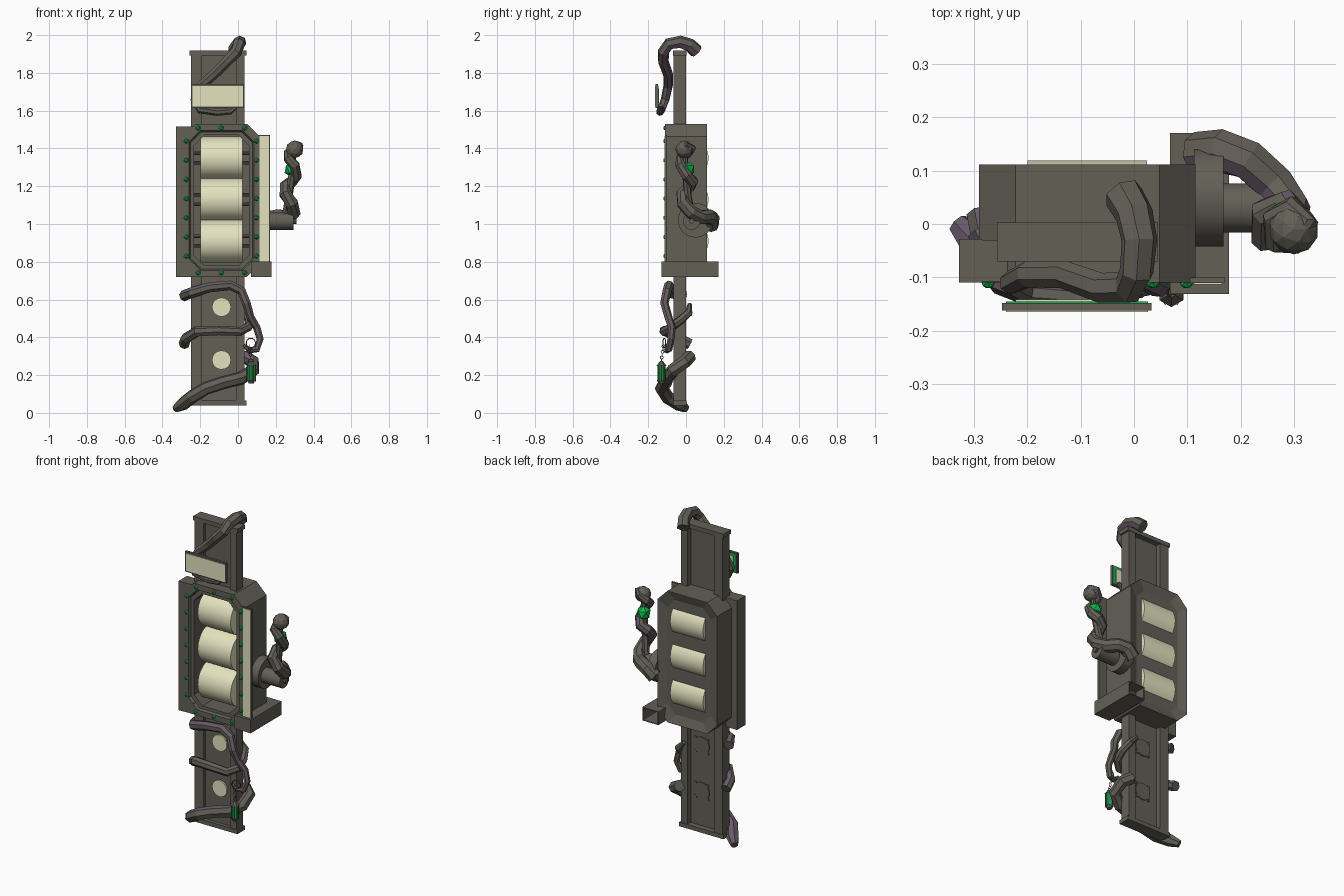
import bpy, bmesh, math
from mathutils import Vector, Matrix

if "Cube" in bpy.data.objects:
    bpy.data.objects.remove(bpy.data.objects["Cube"])


def mat(name, rgb):
    m = bpy.data.materials.new(name)
    m.diffuse_color = (*rgb, 1)
    m.use_nodes = True
    m.node_tree.nodes["Principled BSDF"].inputs["Base Color"].default_value = m.diffuse_color
    return m


GREY = mat("weathered_grey", (0.125, 0.115, 0.094))
CREAM = mat("cream", (0.77, 0.76, 0.52))
GREEN = mat("green_gem", (0.005, 0.45, 0.07))
PURPLE = mat("dull_purple", (0.14, 0.1, 0.145))


def finish(bm, name, mats, smooth=False):
    bmesh.ops.recalc_face_normals(bm, faces=bm.faces)
    me = bpy.data.meshes.new(name)
    bm.to_mesh(me)
    bm.free()
    for m in mats:
        me.materials.append(m)
    ob = bpy.data.objects.new(name, me)
    bpy.context.collection.objects.link(ob)
    if smooth:
        bpy.ops.object.select_all(action='DESELECT')
        ob.select_set(True)
        bpy.context.view_layer.objects.active = ob
        bpy.ops.object.shade_smooth_by_angle(angle=math.radians(35))
    return ob


def box(name, x0, x1, y0, y1, z0, z1, m=GREY):
    bm = bmesh.new()
    bmesh.ops.create_cube(bm, size=1)
    for v in bm.verts:
        v.co = Vector(((x0 + x1) / 2 + v.co.x * (x1 - x0),
                       (y0 + y1) / 2 + v.co.y * (y1 - y0),
                       (z0 + z1) / 2 + v.co.z * (z1 - z0)))
    return finish(bm, name, [m])


def cyl(name, c, r, length, axis, m=GREY, n=32, r2=None):
    bm = bmesh.new()
    rot = {'X': Matrix.Rotation(math.pi / 2, 4, 'Y'),
           'Y': Matrix.Rotation(math.pi / 2, 4, 'X'), 'Z': Matrix()}[axis]
    bmesh.ops.create_cone(bm, cap_ends=True, segments=n, radius1=r,
                          radius2=r if r2 is None else r2, depth=length,
                          matrix=Matrix.Translation(c) @ rot)
    return finish(bm, name, [m], n > 12)


def ball(name, c, r, m, sub=1):
    bm = bmesh.new()
    bmesh.ops.create_icosphere(bm, subdivisions=sub, radius=r,
                               matrix=Matrix.Translation(c))
    return finish(bm, name, [m])


def tentacle(name, pts, r0, r1, n=7, purple=(0,), up=(0, -1, 0), tip=0.6):
    """Faceted tube through the points, with purple strips along it."""
    P = [Vector(p) for p in pts]
    bm, rings, u = bmesh.new(), [], Vector(up)
    for i, p in enumerate(P):
        t = (P[min(i + 1, len(P) - 1)] - P[max(i - 1, 0)]).normalized()
        u = (u - t * u.dot(t)).normalized()
        w = t.cross(u)
        r = r0 + (r1 - r0) * i / (len(P) - 1)
        if i == len(P) - 1:
            r *= tip
        rings.append([bm.verts.new(p + r * (u * math.cos(a) + w * math.sin(a)))
                      for a in (2 * math.pi * k / n for k in range(n))])
    for a, b in zip(rings, rings[1:]):
        for k in range(n):
            f = bm.faces.new((a[k], a[(k + 1) % n], b[(k + 1) % n], b[k]))
            f.material_index = int(k in purple)
    bm.faces.new(rings[0])
    bm.faces.new(rings[-1])
    return finish(bm, name, [GREY, PURPLE])


# Cabinet: nested octagons form the dished back, shell, rim and cavity
CX, CZ = -0.0875, 1.125


def octagon(bm, hw, hh, c, y):
    pts = [(hw, hh - c), (hw - c, hh), (c - hw, hh), (-hw, hh - c),
           (-hw, c - hh), (c - hw, -hh), (hw - c, -hh), (hw, c - hh)]
    return [bm.verts.new((CX + x, y, CZ + z)) for x, z in pts]


bm = bmesh.new()
loops = [octagon(bm, *a) for a in (
    (0.15, 0.352, 0.055, 0.094), (0.2, 0.402, 0.067, 0.112),
    (0.203, 0.405, 0.068, 0.112), (0.203, 0.405, 0.068, -0.11),
    (0.172, 0.37, 0.06, -0.11), (0.165, 0.363, 0.058, -0.095),
    (0.145, 0.345, 0.055, -0.095), (0.145, 0.345, 0.055, 0.086))]
for a, b in zip(loops, loops[1:]):
    for k in range(8):
        bm.faces.new((a[k], a[(k + 1) % 8], b[(k + 1) % 8], b[k]))
bm.faces.new(loops[0])
bm.faces.new(loops[-1])
finish(bm, "cabinet", [GREY])
box("left_flange", -0.328, -0.285, -0.11, -0.028, 0.72, 1.515)
box("left_flange_lower_corner", -0.3, -0.225, -0.108, -0.03, 0.72, 0.79)
box("left_flange_upper_corner", -0.3, -0.225, -0.108, -0.03, 1.46, 1.515)

# Reels with axles
for i in range(3):
    z = 0.91 + 0.22 * i
    cyl("reel", (-0.0875, 0.006, z), 0.113, 0.224, 'X', CREAM, 40)
    for dz in (-0.025, 0.025):
        cyl("reel_axle", (CX, -0.03, z + dz), 0.009, 0.29, 'X', GREY, 8)

# Gem studs around the window
studs = [(CX + s * 0.186, 0.83 + 0.1015 * k) for s in (-1, 1) for k in range(7)]
studs += [(CX + 0.123 * k, CZ + s * 0.383) for s in (-1, 1) for k in (-1, 0, 1)]
for x, z in studs:
    ball("gem_stud", (x, -0.108, z), 0.0145, GREEN)

# Side panel and hollow coin tray, open at the back
box("side_panel_back", 0.105, 0.17, -0.111, -0.1, 0.795, 1.472)
box("side_panel_face", 0.113, 0.165, -0.114, -0.11, 0.8, 1.467, CREAM)
bm = bmesh.new()
bmesh.ops.create_cube(bm, size=1, matrix=Matrix.Translation((0.123, 0.02, 0.761))
                      @ Matrix.Diagonal((0.11, 0.302, 0.082, 1)))
back = [f for f in bm.faces if f.calc_center_median().y > 0.16]
bmesh.ops.inset_region(bm, faces=back, thickness=0.008)
inner = bmesh.ops.extrude_face_region(bm, geom=back)
bmesh.ops.translate(bm, vec=(0, -0.28, 0),
                    verts=[v for v in inner["geom"] if isinstance(v, bmesh.types.BMVert)])
bmesh.ops.delete(bm, geom=back, context='FACES_ONLY')
finish(bm, "coin_tray", [GREY])


# Upper and lower posts: rails around a thin recessed panel
def post(name, z0, z1, cap_z):
    for x0, x1 in ((-0.25, -0.19), (-0.01, 0.035)):
        box(name + "_rail", x0, x1, -0.065, 0.0, z0, z1)
    box(name + "_panel", -0.2, 0.0, -0.047, -0.032, z0, z1)
    box(name + "_cap", -0.257, 0.045, -0.07, 0.003, cap_z, cap_z + 0.025)


post("upper_post", 1.5, 1.9, 1.893)
post("lower_post", 0.05, 0.74, 0.04)
for z in (0.28, 0.56):
    cyl("round_light", (CX, -0.05, z), 0.05, 0.012, 'Y', CREAM, 20)
    cyl("light_socket", (CX, -0.03, z), 0.052, 0.008, 'Y', GREY, 20)
    for k in range(4):
        a = math.pi / 4 + k * math.pi / 2
        x, zz = CX + 0.058 * math.cos(a), z + 0.058 * math.sin(a)
        box("light_clip", x - 0.007, x + 0.007, -0.034, -0.026, zz - 0.007, zz + 0.007)

# Hanging sign: cream front, green-edged cream back
box("sign_board", -0.248, 0.033, -0.162, -0.148, 1.615, 1.74)
box("sign_face", -0.24, 0.026, -0.165, -0.161, 1.623, 1.73, CREAM)
box("sign_back_trim", -0.24, 0.026, -0.149, -0.145, 1.622, 1.733, GREEN)
box("sign_back_inset", -0.222, 0.008, -0.147, -0.142, 1.637, 1.718, CREAM)

# Tentacles wrapped round the posts
tentacle("sign_tentacle", [
    (-0.02, 0.055, 1.915), (0.0, 0.02, 1.947), (0.01, -0.03, 1.963), (0.005, -0.09, 1.953),
    (-0.01, -0.12, 1.91), (-0.06, -0.12, 1.86), (-0.13, -0.095, 1.79),
    (-0.2, -0.095, 1.73), (-0.23, -0.11, 1.66), (-0.2, -0.13, 1.605),
    (-0.11, -0.138, 1.592), (-0.04, -0.138, 1.597), (0.0, -0.135, 1.63)],
    0.038, 0.016, up=(1, 0, 0), purple=(5, 6), tip=0.7)
tentacle("upper_tentacle", [
    (-0.285, -0.01, 0.62), (-0.25, -0.075, 0.635), (-0.15, -0.092, 0.665), (-0.04, -0.09, 0.675),
    (0.02, -0.1, 0.645), (0.045, -0.115, 0.58), (0.065, -0.095, 0.51), (0.1, -0.075, 0.45),
    (0.118, -0.08, 0.39), (0.1, -0.09, 0.335), (0.06, -0.1, 0.33), (0.03, -0.1, 0.36)],
    0.03, 0.015, up=(0, 0, -1), purple=(4,))
tentacle("middle_tentacle", [
    (-0.285, 0.02, 0.365), (-0.275, -0.04, 0.395), (-0.22, -0.1, 0.43), (-0.1, -0.115, 0.435),
    (0.01, -0.115, 0.43), (0.055, -0.08, 0.455), (0.06, -0.03, 0.49),
    (0.04, 0.015, 0.53), (0.0, 0.02, 0.575)],
    0.03, 0.02, up=(0, 0, -1), purple=(3,))
tentacle("lower_tentacle", [
    (0.03, 0.02, 0.30), (0.08, -0.005, 0.27), (0.08, -0.07, 0.225), (0.02, -0.1, 0.185),
    (-0.08, -0.11, 0.16), (-0.17, -0.13, 0.13), (-0.245, -0.1, 0.085),
    (-0.295, -0.035, 0.045), (-0.33, 0.0, 0.022)],
    0.035, 0.036, up=(0, 0, -1), purple=(4, 5))

# Lantern on a chain
LX, LY = 0.07, -0.13
cyl("lantern_glass", (LX, LY, 0.213), 0.022, 0.078, 'Z', GREEN, 6)
cyl("lantern_base", (LX, LY, 0.165), 0.015, 0.02, 'Z', GREY, 6, 0.025)
cyl("lantern_roof", (LX, LY, 0.262), 0.026, 0.025, 'Z', GREY, 6, 0.008)
for k in range(6):
    a = k * math.pi / 3
    cyl("lantern_bar", (LX + 0.022 * math.cos(a), LY + 0.022 * math.sin(a), 0.21),
        0.003, 0.085, 'Z', GREY, 4)


def ring(name, c, R, r, turn):
    bpy.ops.mesh.primitive_torus_add(major_segments=10, minor_segments=4, major_radius=R,
                                     minor_radius=r, location=c,
                                     rotation=(math.pi / 2, 0, turn))
    ob = bpy.context.object
    ob.name = name
    ob.data.materials.append(GREY)


for k in range(6):
    ring("chain_link", (LX - 0.002 * k, LY + 0.002 * k, 0.278 + 0.015 * k),
         0.008, 0.002, k % 2 * math.pi / 2)
ring("chain_hook", (0.068, -0.115, 0.37), 0.026, 0.003, 0.3)

# Lever: round mount, hub, shaft, gem and knob
cyl("lever_mount", (0.14, 0.05, 1.02), 0.092, 0.055, 'X', GREY, 24)
cyl("lever_hub", (0.23, 0.03, 1.015), 0.046, 0.13, 'X', GREY, 16)
cyl("hub_pin", (0.302, 0.03, 1.015), 0.014, 0.016, 'X', GREY, 8)
tentacle("lever_shaft", [(0.25, 0.03, 1.04), (0.27, 0.01, 1.15), (0.285, 0.0, 1.26),
                         (0.295, -0.005, 1.37)], 0.02, 0.02, purple=(), up=(1, 0, 0))
ball("lever_gem", (0.285, 0.005, 1.29), 0.043, GREEN)
ball("lever_knob", (0.3, -0.01, 1.395), 0.047, GREY, 2)
tentacle("lever_tentacle", [
    (0.12, 0.13, 0.99), (0.165, 0.137, 1.03), (0.215, 0.12, 1.04), (0.265, 0.075, 1.035),
    (0.295, 0.03, 1.06), (0.285, -0.015, 1.11), (0.25, -0.02, 1.16), (0.25, 0.02, 1.2),
    (0.285, 0.035, 1.225), (0.31, 0.005, 1.255), (0.3, -0.03, 1.31), (0.268, -0.03, 1.345),
    (0.265, 0.01, 1.375), (0.295, 0.03, 1.4), (0.325, 0.0, 1.415), (0.305, -0.03, 1.425)],
    0.043, 0.02, n=8, up=(0, 0, -1), purple=(4,))
